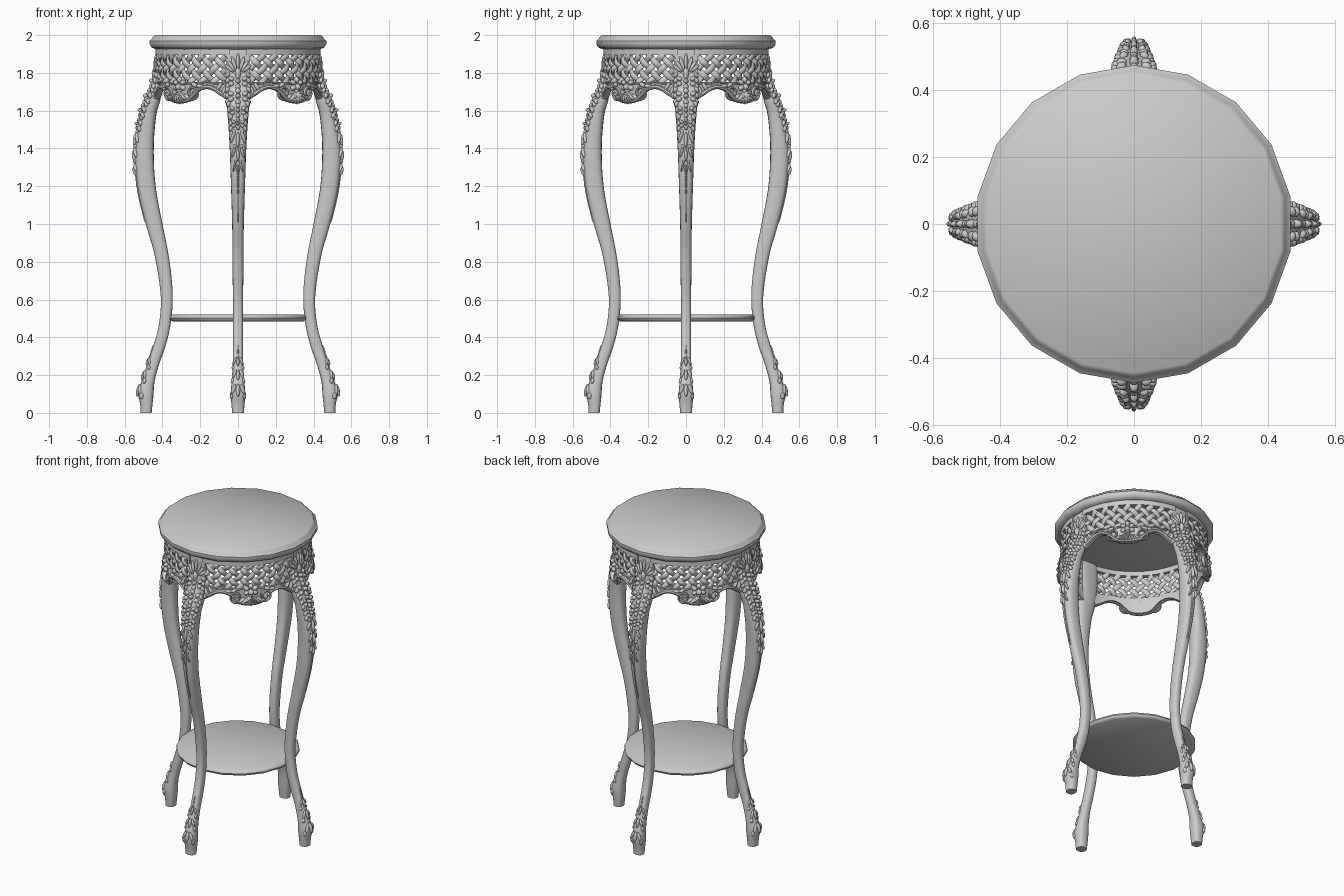
import bpy, bmesh
from math import sin, cos, pi, radians, degrees
from mathutils import Vector, Matrix

if "Cube" in bpy.data.objects:
    bpy.data.objects.remove(bpy.data.objects["Cube"])


def finish(bm, name, angles=(0,)):
    """Make one mesh and place a linked copy at each turn angle."""
    bmesh.ops.recalc_face_normals(bm, faces=bm.faces)
    me = bpy.data.meshes.new(name)
    bm.to_mesh(me)
    bm.free()
    for i, a in enumerate(angles):
        ob = bpy.data.objects.new(name if len(angles) == 1 else f"{name}_{i + 1}", me)
        ob.rotation_euler.z = radians(a)
        bpy.context.collection.objects.link(ob)
    bpy.ops.object.select_all(action='DESELECT')
    ob.select_set(True)
    bpy.context.view_layer.objects.active = ob
    bpy.ops.object.shade_smooth_by_angle(angle=radians(40))


def loft(bm, rings):
    vs = [[bm.verts.new(p) for p in r] for r in rings]
    n = len(vs[0])
    for a, b in zip(vs, vs[1:]):
        for i in range(n):
            bm.faces.new((a[i], a[(i + 1) % n], b[(i + 1) % n], b[i]))
    bm.faces.new(vs[0])
    bm.faces.new(vs[-1])


def smooth(table, x, c):
    """Cubic interpolation of column c in a table sorted by column 0."""
    x = min(max(x, table[0][0]), table[-1][0])
    n = len(table)
    i = next(k for k in range(n - 1) if x <= table[k + 1][0])

    def slope(k):
        a, b = table[max(k - 1, 0)], table[min(k + 1, n - 1)]
        return (b[c] - a[c]) / (b[0] - a[0])
    p, q = table[i], table[i + 1]
    h = q[0] - p[0]
    t = (x - p[0]) / h
    return ((2*t**3 - 3*t*t + 1) * p[c] + (t**3 - 2*t*t + t) * h * slope(i)
            + (3*t*t - 2*t**3) * q[c] + (t**3 - t*t) * h * slope(i + 1))


def disc(name, profile, n=18):
    bm = bmesh.new()
    loft(bm, [[(r * cos(radians(10) + 2*pi*i/n), r * sin(radians(10) + 2*pi*i/n), z)
               for i in range(n)] for r, z in profile])
    finish(bm, name)


def bump(bm, pos, normal, side, width, length, thick, angle=0):
    """Carved petal or berry lying on a surface."""
    n = normal.normalized()
    s = (side - n * side.dot(n)).normalized()
    u = n.cross(s)
    m = Matrix((s, u, n)).transposed().to_4x4()
    m = Matrix.Translation(pos) @ m @ Matrix.Rotation(angle, 4, 'Z') @ Matrix.Diagonal((width, length, thick, 1))
    bmesh.ops.create_icosphere(bm, subdivisions=2, radius=1, matrix=m)


# Round top and lower shelf
disc("table_top", [(.44, 1.925), (.46, 1.932), (.47, 1.942), (.475, 1.955), (.475, 1.97),
                   (.462, 1.98), (.458, 1.99), (.445, 2.0)])
disc("lower_shelf", [(.352, .485), (.364, .492), (.368, .502), (.364, .513), (.352, .52)])

# Cabriole leg: z, inner radius, outer radius, half width
LEG = [(0, .457, .515, .031), (.05, .452, .518, .035), (.1, .447, .53, .039), (.16, .443, .513, .034),
       (.25, .42, .482, .028), (.35, .385, .45, .027), (.45, .36, .422, .027), (.58, .346, .408, .027),
       (.7, .35, .418, .028), (.85, .37, .445, .029), (1, .40, .488, .031), (1.2, .436, .533, .037),
       (1.4, .446, .545, .044), (1.58, .432, .515, .055), (1.66, .41, .487, .064), (1.75, .40, .45, .064),
       (1.83, .40, .435, .061), (1.925, .40, .43, .06)]


def leg_point(z, ang):
    a, b, w = (smooth(LEG, z, c) for c in (1, 2, 3))
    e = 2 / 2.6
    cx, sy = cos(ang), sin(ang)
    x = abs(cx) ** e * (1 if cx > 0 else -1)
    y = abs(sy) ** e * (1 if sy > 0 else -1)
    return Vector(((a + b) / 2 + x * (b - a) / 2, y * w, z))


TURNS = (0, 90, 180, 270)
bm = bmesh.new()
loft(bm, [[leg_point(1.925 * k / 70, 2*pi*j/20) for j in range(20)] for k in range(71)])
finish(bm, "cabriole_leg", TURNS)

# Carving on the legs
bm = bmesh.new()


def carve(z, y, width, length, thick, angle=0, lift=0):
    """Petal on the leg face; y is a fraction of the half width."""
    ang = min(abs(y), 1) * pi / 2 * .85 * (1 if y >= 0 else -1)
    p = leg_point(z, ang)
    du = leg_point(min(z + .01, 1.925), ang) - leg_point(z - .01, ang)
    ds = leg_point(z, ang + .05) - leg_point(z, ang - .05)
    n = ds.cross(du).normalized()
    bump(bm, p + n * lift, n, ds, width, length, thick, angle)


# top shell of fanned leaves
for k in range(-3, 4):
    carve(1.86 - abs(k) * .012, k * .19, .010, .045 - abs(k) * .004, .014, -k * .3)
carve(1.8, 0, .016, .03, .018)
# flower clusters
for z, s in ((1.755, 1), (1.675, 1.05), (1.6, .9), (1.53, .75)):
    carve(z, 0, .013 * s, .013 * s, .02, 0, .004)
    for k in range(6):
        a = k * pi / 3
        carve(z + .028 * s * cos(a), .42 * s * sin(a), .013 * s, .016 * s, .014, -a)
    for side in (-1, 1):
        for dz in (-.025, .005, .035):
            carve(z + dz, side * .72 * s, .011, .017, .012, side * .5)
# hanging husks and thin stem
for z, s in ((1.46, 1), (1.38, .85), (1.3, .7)):
    carve(z - .015, 0, .010 * s, .042 * s, .016)
    for side in (-1, 1):
        carve(z, side * .4 * s, .009 * s, .035 * s, .013, side * .35)
        carve(z + .03, side * .28 * s, .009 * s, .016 * s, .012, -side * .5)
for k in range(7):
    carve(1.24 - k * .034, 0, .005 - k * .0004, .03, .005)
# foot leaves and side scrolls
for z, s in ((.27, .7), (.2, .85), (.12, 1)):
    carve(z, 0, .011 * s, .035 * s, .012)
    for side in (-1, 1):
        carve(z + .005, side * .45, .010 * s, .03 * s, .010, side * .3)
        carve(z - .03, side * .8, .012 * s, .018 * s, .008)
for k in range(3):
    carve(.345 - k * .02, 0, .004 + k * .001, .015, .005)
finish(bm, "leg_carving", TURNS)

# Apron panels, built around angle 0 and turned between the legs
R, HALF = .425, 39
EDGE = [(0, 1.64), (8, 1.65), (12, 1.675), (16, 1.703), (23, 1.718), (29, 1.703), (34, 1.678), (39, 1.66)]
PANELS = (45, 135, 225, 315)


def edge(a):
    return smooth(EDGE, abs(a), 1)


def lattice_foot(a):
    return max(1.745, edge(a) + .035)


def wrap(u, z, out=0):
    return Vector(((R + out) * cos(u / R), (R + out) * sin(u / R), z))


def band(bm, lo, hi, a0, a1, o0, o1, n=40):
    rings = []
    for i in range(n + 1):
        a = a0 + (a1 - a0) * i / n
        u = radians(a) * R
        rings.append([wrap(u, lo(a), o0), wrap(u, lo(a), o1), wrap(u, hi(a), o1), wrap(u, hi(a), o0)])
    loft(bm, rings)


def sweep(bm, pts, w, t, n=8):
    """Oval strip along (u, z, outward) points wrapped round the apron."""
    rings = []
    for i, (u, z, o) in enumerate(pts):
        p, q = pts[max(i - 1, 0)], pts[min(i + 1, len(pts) - 1)]
        d = Vector((q[0] - p[0], q[1] - p[1])).normalized()
        rings.append([wrap(u - d.y * w * cos(2*pi*k/n), z + d.x * w * cos(2*pi*k/n), o + t * sin(2*pi*k/n))
                      for k in range(n)])
    loft(bm, rings)


# solid frame of each panel
bm = bmesh.new()
band(bm, edge, lattice_foot, -HALF, HALF, -.012, .010)
band(bm, lambda a: 1.895, lambda a: 1.926, -HALF, HALF, -.014, .014)
for s in (-1, 1):
    band(bm, lambda a: 1.70, lambda a: 1.91, s * 36.5, s * HALF, -.012, .012, 3)
finish(bm, "apron_frame", PANELS)

# woven lattice
bm = bmesh.new()
P, UMAX = .068, radians(37) * R
for d in (1, -1):
    for k in range(-12, 13):
        pts = []
        for i in range(-60, 61):
            u = i * .005
            z = 1.82 + d * (u - k * P)
            if abs(u) <= UMAX and lattice_foot(degrees(u / R)) - .006 <= z <= 1.9:
                q = u + d * (z - 1.82)
                pts.append((u, z, d * .008 * cos(pi * q / P) * (-1) ** k))
        if len(pts) > 2:
            sweep(bm, pts, .0155, .008)
finish(bm, "apron_lattice", PANELS)

# moulded rim, scrolls and centre shell
bm = bmesh.new()
arc = [radians(HALF * i / 30) * R for i in range(-30, 31)]
sweep(bm, [(u, edge(degrees(u / R)) + .008, .010) for u in arc], .012, .016)
sweep(bm, [(u, lattice_foot(degrees(u / R)), .008) for u in arc], .006, .010)


def relief(u, z, w, l, t, angle=0):
    n = Vector((cos(u / R), sin(u / R), 0))
    bump(bm, wrap(u, z, .012), n, Vector((-n.y, n.x, 0)), w, l, t, angle)


for k in range(-3, 4):
    relief(k * .012, 1.675 - abs(k) * .002, .009, .042 - abs(k) * .004, .024, k * .3)
relief(0, 1.725, .018, .018, .028)
for k in range(6):
    a = k * pi / 3
    relief(.028 * sin(a), 1.735 + .028 * cos(a), .014, .018, .018, -a)
for s in (-1, 1):
    sweep(bm, [(s * (.085 + (.032 - .0013 * i) * cos(i * .36)), 1.695 + (.032 - .0013 * i) * sin(i * .36), .014)
               for i in range(-5, 20)], .007, .012)
    for u, z, l, a in ((.055, 1.67, .03, .9), (.10, 1.735, .022, 1.2), (.13, 1.73, .022, 1.4),
                       (.235, 1.725, .026, -.6), (.262, 1.705, .032, -.3)):
        relief(s * u, z, .011, l, .014, s * a)
    relief(s * .27, 1.68, .015, .018, .018)
finish(bm, "apron_ornament", PANELS)
